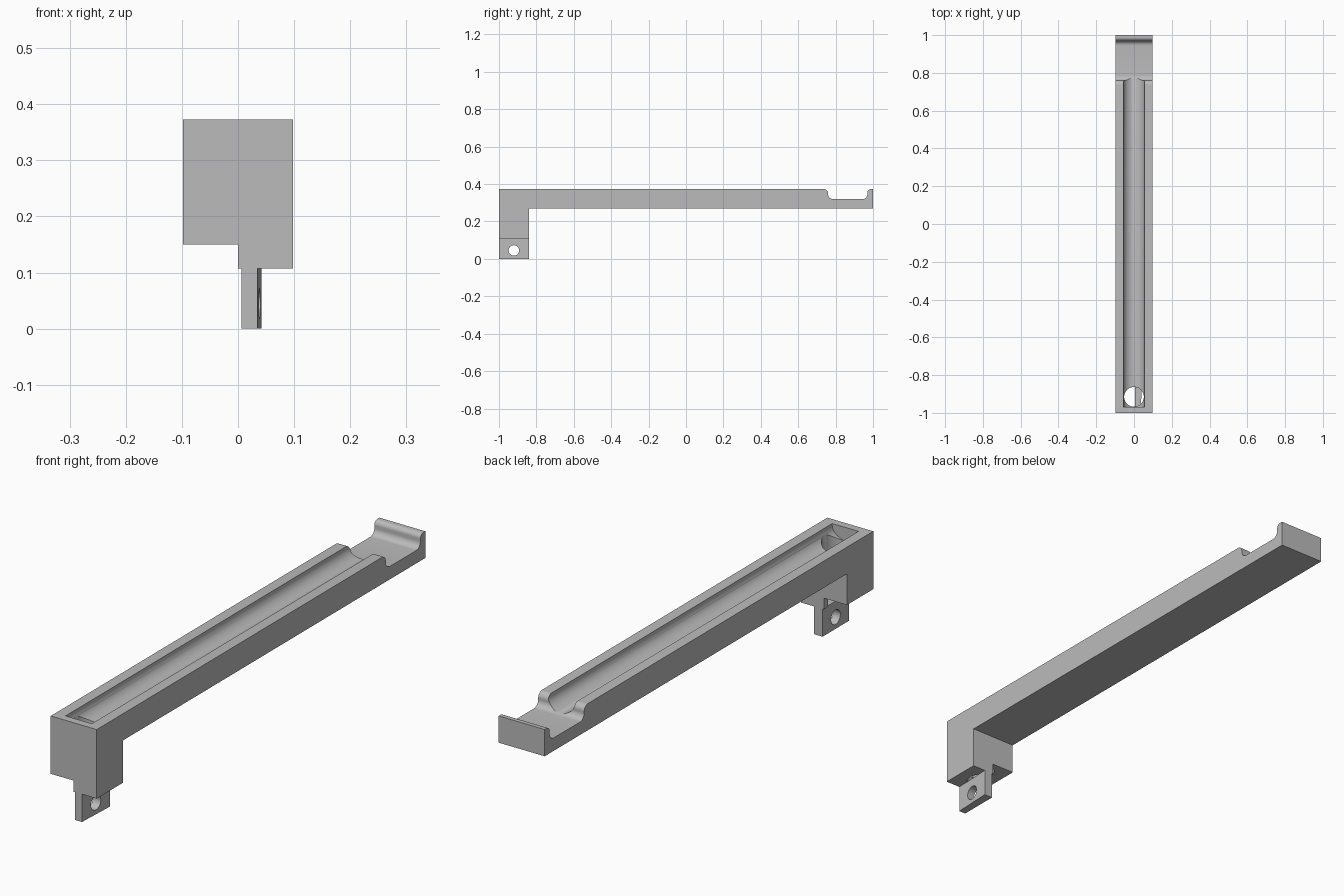
import bpy, bmesh
from math import sin, cos, pi
from mathutils import Matrix, Vector

if "Cube" in bpy.data.objects:
    bpy.data.objects.remove(bpy.data.objects["Cube"])

grey = bpy.data.materials.new("plain grey")
grey.use_nodes = True
colour = (0.5, 0.5, 0.5, 1)
grey.diffuse_color = colour
grey.node_tree.nodes["Principled BSDF"].inputs["Base Color"].default_value = colour


def prism(name, points, depth):
    """Extrude a closed outline of 3D points along a depth vector."""
    bm = bmesh.new()
    face = bm.faces.new([bm.verts.new(p) for p in points])
    out = bmesh.ops.extrude_face_region(bm, geom=[face])
    moved = [v for v in out["geom"] if isinstance(v, bmesh.types.BMVert)]
    bmesh.ops.translate(bm, verts=moved, vec=Vector(depth))
    bmesh.ops.recalc_face_normals(bm, faces=bm.faces)
    mesh = bpy.data.meshes.new(name)
    bm.to_mesh(mesh)
    bm.free()
    obj = bpy.data.objects.new(name, mesh)
    bpy.context.collection.objects.link(obj)
    mesh.materials.append(grey)
    return obj


def arc(u, v, ru, rv, start, end, steps=10):
    """Points on an elliptical arc, angles in half turns."""
    angles = [pi * (start + (end - start) * i / steps) for i in range(steps + 1)]
    return [(u + ru * cos(a), v + rv * sin(a)) for a in angles]


def rod(name, centre, radius, length, axis):
    ring = arc(0, 0, radius, radius, 0, 2, 48)[:-1]
    turn = Vector((0, 0, 1)).rotation_difference(Vector(axis)).to_matrix()
    middle = Vector(centre) - Vector(axis) * length / 2
    return prism(name, [middle + turn @ Vector((a, b, 0)) for a, b in ring],
                 Vector(axis) * length)


def cut(target, cutter):
    cutter.hide_render = True
    mod = target.modifiers.new("cut", "BOOLEAN")
    mod.operation, mod.solver, mod.object = "DIFFERENCE", "EXACT", cutter
    bpy.context.view_layer.objects.active = target
    bpy.ops.object.modifier_apply(modifier=mod.name)
    bpy.data.objects.remove(cutter)


HALF, TOP, UNDER, STEP = 0.098, 0.373, 0.27, 0.107
LEG_BACK, FLOOR = -0.84, 0.32

# Arm and leg: one side outline with the rounded saddle near the back
side = [(-1, STEP), (LEG_BACK, STEP), (LEG_BACK, UNDER), (1, UNDER), (1, TOP)]
side += arc(0.988, TOP - 0.018, 0.018, 0.018, 0.5, 1)
side += arc(0.945, FLOOR + 0.025, 0.025, 0.025, 0, -0.5)
side += arc(0.785, FLOOR + 0.025, 0.025, 0.025, 1.5, 1)
side += arc(0.737, TOP - 0.023, 0.023, 0.023, 0, 0.5)
side += [(-1, TOP)]
arm = prism("arm_and_leg", [(-HALF, y, z) for y, z in side], (2 * HALF, 0, 0))

# Step under one half of the leg
notch = [(-0.2, 0.05), (0, 0.05), (0, 0.15), (-0.2, 0.15)]
cut(arm, prism("notch_cutter", [(x, -1.1, z) for x, z in notch], (0, 0.5, 0)))

# Round-bottomed channel along the top, closed at the front
channel = [(0.056, 0.45), (-0.056, 0.45)]
channel += arc(0, 0.367, 0.056, 0.045, 1, 2, 28)
cut(arm, prism("channel_cutter", [(x, -0.97, z) for x, z in channel], (0, 1.77, 0)))

# Drop hole down through the leg
cut(arm, rod("drop_cutter", (0, -0.915, 0.25), 0.052, 0.5, (0, 0, 1)))

# Hanging tab, slightly tapered, with a cross hole
foot = [(0.006, -1), (0.035, -1), (0.042, LEG_BACK), (0.006, LEG_BACK)]
tab = prism("hanging_tab", [(x, y, 0) for x, y in foot], (0, 0, STEP))
cut(tab, rod("pin_cutter", (0.02, -0.92, 0.045), 0.028, 0.2, (1, 0, 0)))

# Smooth the curved faces and keep the edges sharp
for obj in (arm, tab):
    bpy.ops.object.select_all(action="DESELECT")
    obj.select_set(True)
    bpy.context.view_layer.objects.active = obj
    bpy.ops.object.shade_smooth_by_angle(angle=pi / 6)
